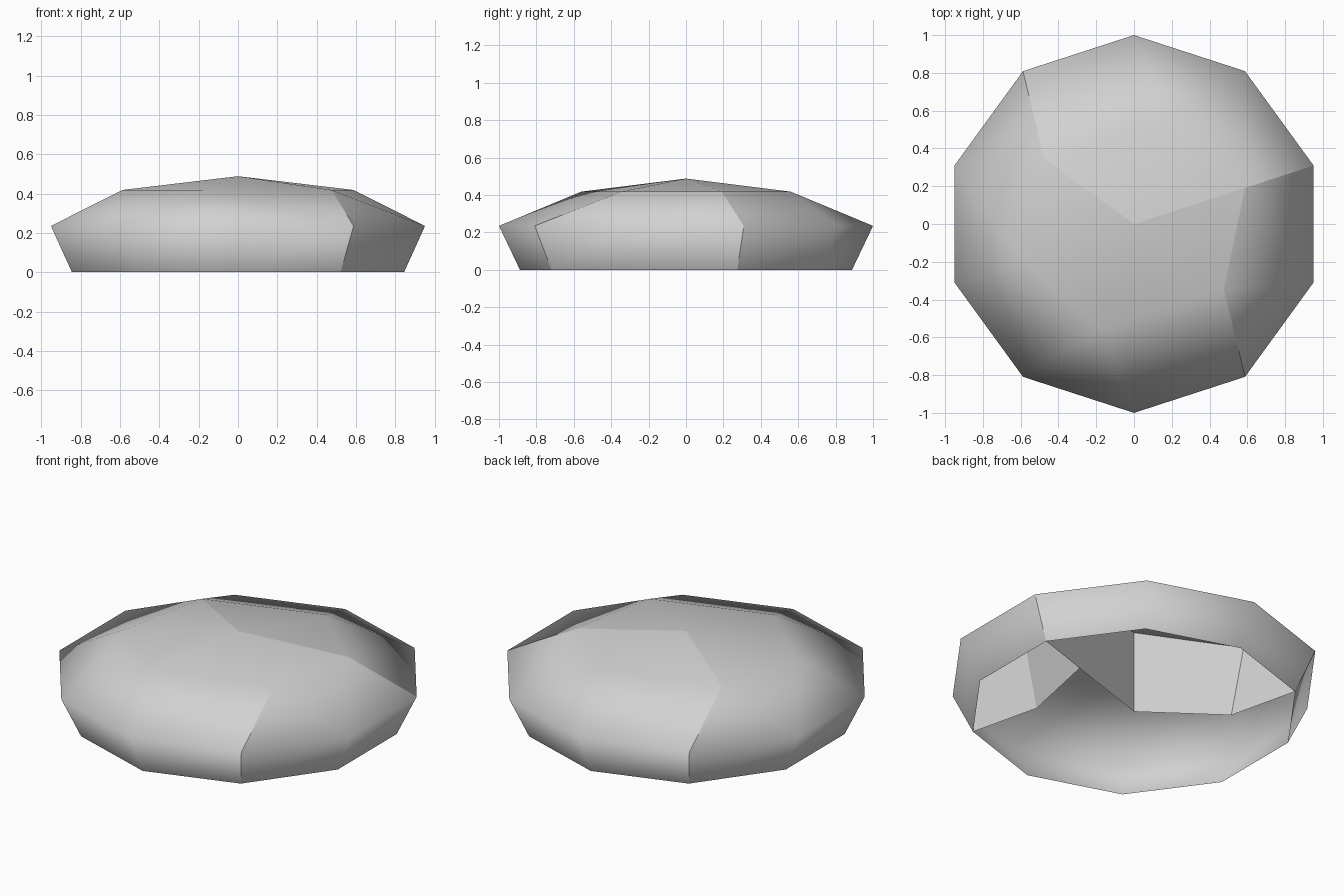
import bpy, bmesh, math

if "Cube" in bpy.data.objects:
    bpy.data.objects.remove(bpy.data.objects["Cube"])

# One plain stone colour
grey = bpy.data.materials.new("plain_grey")
grey.diffuse_color = (0.64, 0.64, 0.64, 1)
grey.use_nodes = True
grey.node_tree.nodes["Principled BSDF"].inputs["Base Color"].default_value = grey.diffuse_color

Z_MID, Z_TOP, Z_APEX, TAPER = 0.235, 0.418, 0.488, 0.888
APEX, ORIGIN = ("apex", 0), ("origin", 0)


def crown_radius(angle):
    return 0.618 if angle % 180 == 18 else 0.588


def position(key):
    level, angle = key
    if level == "apex":
        return (0, 0, Z_APEX)
    if level == "origin":
        return (0, 0, 0)
    r, z = {
        "M": (1.0, Z_MID),                           # widest ring
        "B": (TAPER, 0),                             # bottom rim
        "P": (crown_radius(angle), Z_TOP),           # crown ring
        "F": (crown_radius(angle) * TAPER, 0),       # foot of the inner walls
    }[level]
    a = math.radians(angle)
    return (r * math.cos(a), r * math.sin(a), z)


def M(a): return ("M", a % 360)
def B(a): return ("B", a % 360)
def P(a): return ("P", a % 360)
def F(a): return ("F", a % 360)


def build(name, faces, smooth):
    bm = bmesh.new()
    verts = {}
    for face in faces:
        for key in face:
            if key not in verts:
                verts[key] = bm.verts.new(position(key))
        bm.faces.new([verts[key] for key in face]).smooth = smooth
    mesh = bpy.data.meshes.new(name)
    bm.to_mesh(mesh)
    bm.free()
    mesh.materials.append(grey)
    obj = bpy.data.objects.new(name, mesh)
    bpy.context.collection.objects.link(obj)


def side_band(start, end):
    return [(B(a), B(a + 36), M(a + 36), M(a)) for a in range(start, end, 36)]


def corner(s):
    # Facets around a long crown corner, on its counter-clockwise side
    return [(P(s), M(s), M(s + 36)), (P(s), M(s + 36), P(s + 54)),
            (P(s + 54), M(s + 36), M(s + 72)),
            (P(s + 54), M(s + 72), M(s + 108), P(s + 126))]


def corner_before(s):
    # Facets on the clockwise side of the same corner
    return [(P(s - 54), M(s - 72), M(s - 36)), (P(s - 54), M(s - 36), P(s)),
            (P(s), M(s - 36), M(s))]


def crown(*angles):
    return [(APEX, P(a), P(b)) for a, b in zip(angles, angles[1:])]


# Back shell
build("back_shell", side_band(18, 126) + corner(18) + crown(18, 72, 144), True)

# Right shell
build("right_shell", side_band(-54, 18) + corner_before(18), True)

# Front and left shell
build("front_left_shell",
      side_band(126, 306) + corner_before(198) + corner(198)
      + crown(144, 198, 252, 324, 378), True)

# Upright walls between the shells
build("inner_walls", [
    (APEX, P(144), F(144), ORIGIN),
    (P(144), M(126), B(126), F(144)),
    (P(18), APEX, ORIGIN, F(18)),
    (M(18), P(18), F(18), B(18)),
    (P(324), P(18), F(18), F(324)),
    (M(306), P(324), F(324), B(306)),
], False)
